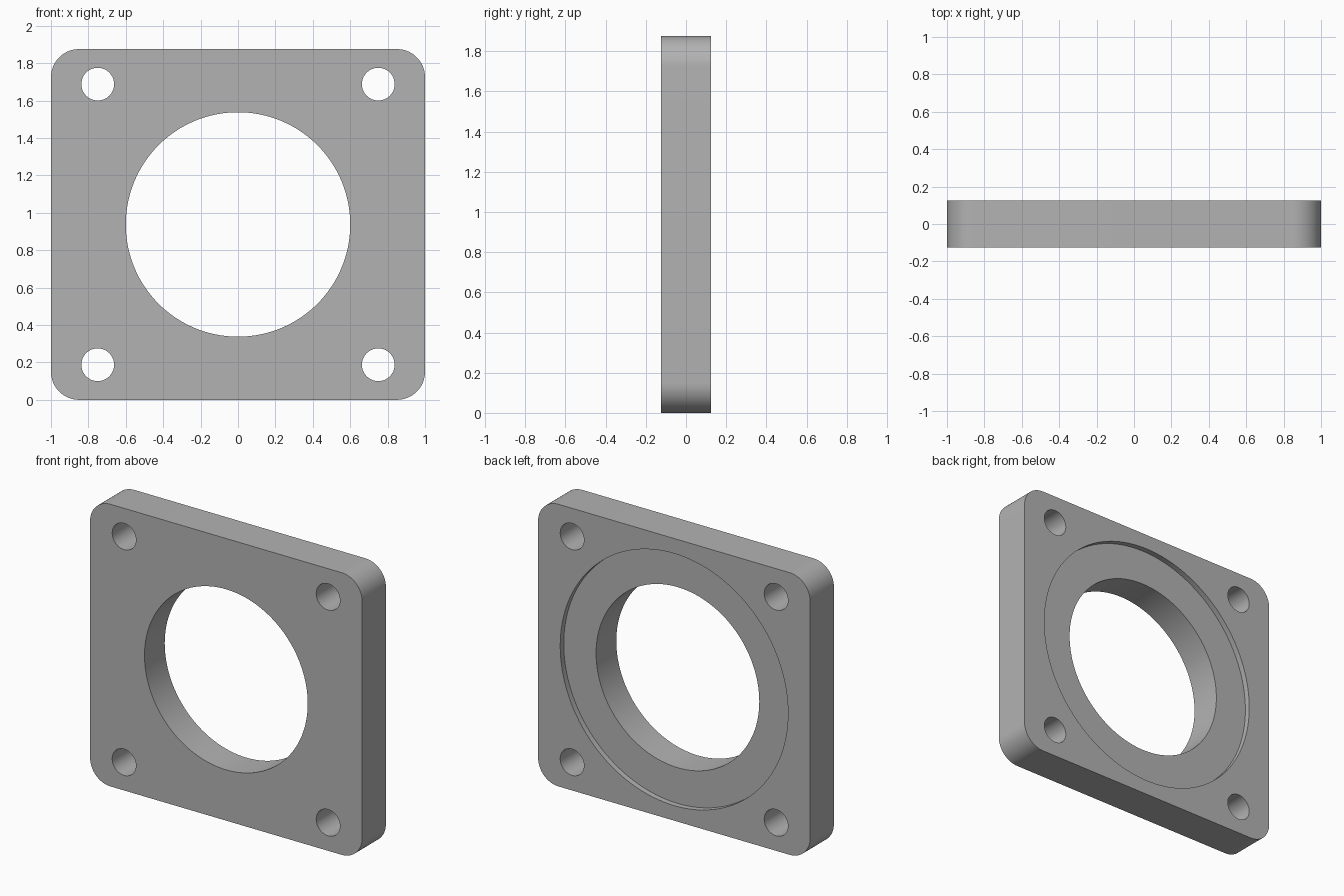
import bpy, bmesh
from math import radians

WIDTH, DEPTH, HEIGHT = 2.0, 0.25, 1.875
MID_Z = HEIGHT / 2
CORNER_RADIUS = 0.15
BORE_RADIUS, BOLT_RADIUS, BOLT_OFFSET = 0.6, 0.0875, 0.75
RECESS_RADIUS, RECESS_DEPTH = 0.8375, 0.0375

default = bpy.data.objects.get("Cube")
if default:
    bpy.data.objects.remove(default, do_unlink=True)

# Single grey finish
grey = bpy.data.materials.new("plain grey")
grey.use_nodes = True
colour = (0.45, 0.45, 0.45, 1)
grey.diffuse_color = colour
grey.node_tree.nodes["Principled BSDF"].inputs["Base Color"].default_value = colour

# Square plate with rounded corners
bpy.ops.mesh.primitive_cube_add(size=1, location=(0, 0, MID_Z))
plate = bpy.context.object
plate.name = "flange_plate"
plate.data.materials.append(grey)
bm = bmesh.new()
bm.from_mesh(plate.data)
bmesh.ops.scale(bm, vec=(WIDTH, DEPTH, HEIGHT), verts=bm.verts)
corners = [e for e in bm.edges if abs(e.verts[0].co.y - e.verts[1].co.y) > DEPTH / 2]
bmesh.ops.bevel(bm, geom=corners, offset=CORNER_RADIUS, segments=16,
                profile=0.5, affect='EDGES')
bm.to_mesh(plate.data)
bm.free()


def drill(name, x, z, radius, y=0, length=1, sides=128):
    """Cut a round hole along y through the plate."""
    bpy.ops.mesh.primitive_cylinder_add(vertices=sides, radius=radius, depth=length,
                                        location=(x, y, z), rotation=(radians(90), 0, 0))
    cutter = bpy.context.object
    cutter.hide_render = True
    cutter.data.materials.append(grey)
    cut = plate.modifiers.new(name, 'BOOLEAN')
    cut.operation, cut.solver, cut.object = 'DIFFERENCE', 'EXACT', cutter
    bpy.context.view_layer.objects.active = plate
    bpy.ops.object.modifier_apply(modifier=name)
    bpy.data.objects.remove(cutter, do_unlink=True)


# Central bore, shallow seat in the back, and four bolt holes
drill("bore", 0, MID_Z, BORE_RADIUS)
drill("back_recess", 0, MID_Z, RECESS_RADIUS, y=DEPTH / 2 - RECESS_DEPTH + 0.5)
for sx in (-1, 1):
    for sz in (-1, 1):
        drill("bolt_hole", sx * BOLT_OFFSET, MID_Z + sz * BOLT_OFFSET, BOLT_RADIUS, sides=48)

# Smooth round walls with crisp rims
bpy.ops.object.select_all(action='DESELECT')
plate.select_set(True)
bpy.context.view_layer.objects.active = plate
bpy.ops.object.shade_smooth_by_angle(angle=radians(30))
